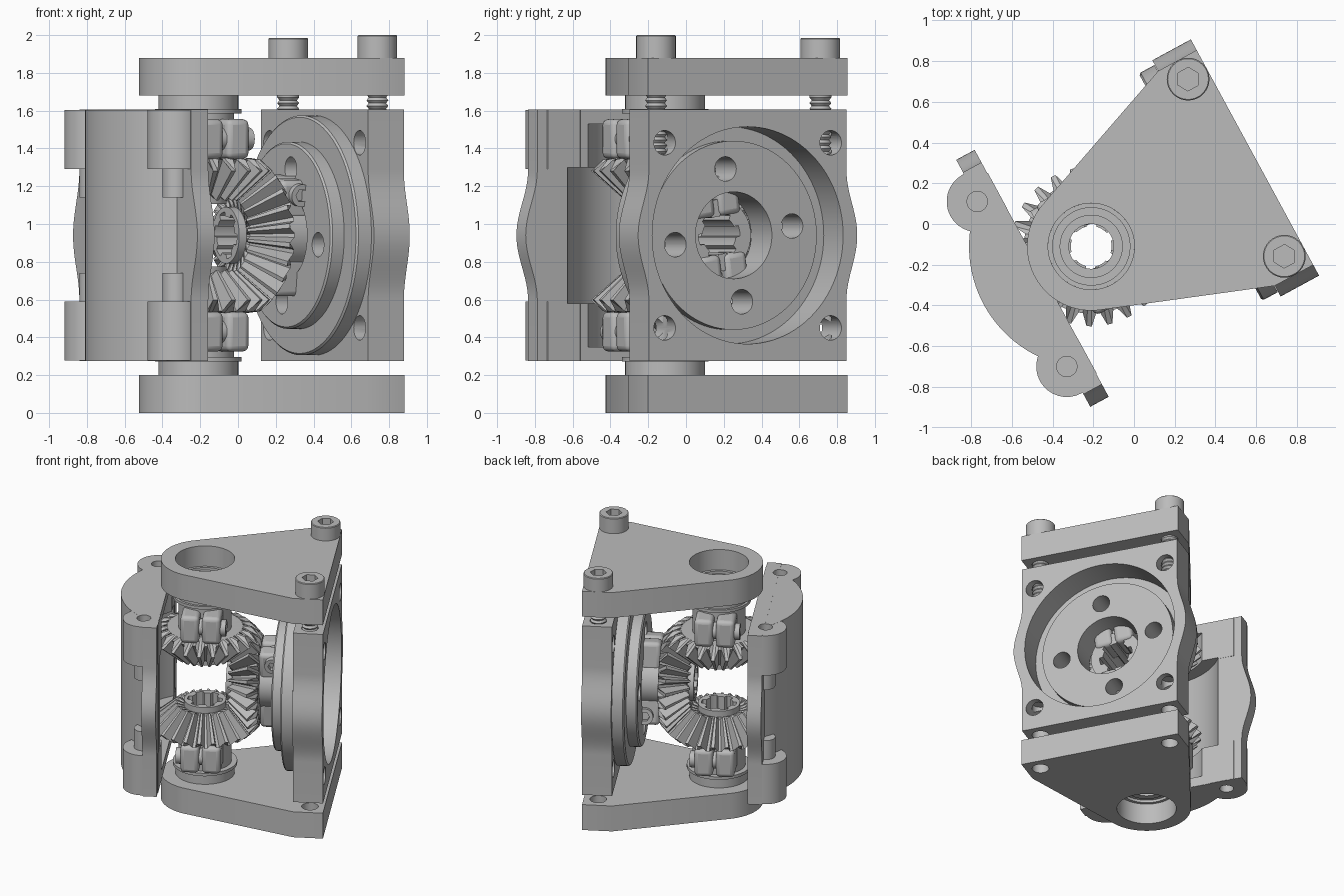
import bpy, bmesh
from math import cos, sin, pi, radians, acos
from mathutils import Matrix

cube = bpy.data.objects.get("Cube")
if cube:
    bpy.data.objects.remove(cube, do_unlink=True)

grey = bpy.data.materials.new("machined_grey")
grey.use_nodes = True
colour = (0.5, 0.5, 0.5, 1)
grey.diffuse_color = colour
grey.node_tree.nodes["Principled BSDF"].inputs["Base Color"].default_value = colour

# Working frame: origin where the gear axes meet, +x towards the side plate
BASE = Matrix.Translation((-0.21, -0.11, 0.94)) @ Matrix.Rotation(radians(28.5), 4, 'Z')
UP = Matrix.Identity(4)
DOWN = Matrix.Rotation(pi, 4, 'X')
SIDE = Matrix(((0, 0, 1, 0), (1, 0, 0, 0), (0, 1, 0, 0), (0, 0, 0, 1)))
parts = []


def finish(name, bm, frame):
    bmesh.ops.recalc_face_normals(bm, faces=bm.faces)
    bm.transform(BASE @ frame)
    mesh = bpy.data.meshes.new(name)
    bm.to_mesh(mesh)
    bm.free()
    mesh.materials.append(grey)
    ob = bpy.data.objects.new(name, mesh)
    bpy.context.collection.objects.link(ob)
    parts.append(ob)
    return ob


def prism(name, pts, z0, z1, frame=UP):
    bm = bmesh.new()
    low = [bm.verts.new((x, y, z0)) for x, y in pts]
    high = [bm.verts.new((x, y, z1)) for x, y in pts]
    bm.faces.new(low)
    bm.faces.new(high)
    for i in range(len(pts)):
        j = (i + 1) % len(pts)
        bm.faces.new((low[i], low[j], high[j], high[i]))
    return finish(name, bm, frame)


def arc(x, y, r, a0=0, a1=2 * pi, n=48, closed=True):
    m = n if closed else n - 1
    return [(x + r * cos(a0 + (a1 - a0) * i / m), y + r * sin(a0 + (a1 - a0) * i / m))
            for i in range(n)]


def rod(name, x, y, r, z0, z1, frame=UP, n=32):
    return prism(name, arc(x, y, r, n=n), z0, z1, frame)


def box(name, x0, x1, y0, y1, z0, z1, frame=UP):
    return prism(name, [(x0, y0), (x1, y0), (x1, y1), (x0, y1)], z0, z1, frame)


def lathe(name, rows, n=64, frame=UP, closed=True):
    """Rows are (radius, height) pairs or functions of the step giving one."""
    bm = bmesh.new()
    rings = []
    for row in rows:
        ring = []
        for k in range(n):
            r, z = row(k) if callable(row) else row
            a = 2 * pi * (k - 2.5) / n
            ring.append(bm.verts.new((r * cos(a), r * sin(a), z)))
        rings.append(ring)
    for i in range(len(rings) if closed else len(rings) - 1):
        a, b = rings[i], rings[(i + 1) % len(rings)]
        for k in range(n):
            j = (k + 1) % n
            bm.faces.new((a[k], a[j], b[j], b[k]))
    if not closed:
        bm.faces.new(rings[0])
        bm.faces.new(rings[-1])
    return finish(name, bm, frame)


def combine(ob, others, op='DIFFERENCE'):
    for other in others:
        mod = ob.modifiers.new("cut", 'BOOLEAN')
        mod.operation, mod.solver, mod.object = op, 'EXACT', other
        bpy.context.view_layer.update()
        dg = bpy.context.evaluated_depsgraph_get()
        mesh = bpy.data.meshes.new_from_object(ob.evaluated_get(dg))
        ob.modifiers.clear()
        ob.data = mesh
        parts.remove(other)
        bpy.data.objects.remove(other, do_unlink=True)


def bulged(w, b, h):
    """Rectangle whose two long edges swell at mid height."""
    side = [(w, -h)]
    for i in range(25):
        t = -1 + i / 12
        side.append((w + (b - w) * (1 + cos(pi * t)) / 2, 0.345 * t))
    side.append((w, h))
    return side + [(-x, -y) for x, y in side]


# Bevel gears with clamp hubs
def gear(prefix, frame, back):
    def tooth(length):
        def at(k):
            a = radians(49 if k % 4 > 1 else 39.5)
            return length * sin(a), length * cos(a)
        return at

    def bore(z):
        return lambda k: (0.1 if k // 8 % 2 else 0.125, z)

    lathe(prefix + "_bevel_gear",
          [bore(back), (0.19, back), (0.19, 0.41), (0.27, 0.41), tooth(0.52),
           tooth(0.28), (0.15, 0.21), (0.15, 0.165), bore(0.165)], 96, frame)
    for s, label in ((1, "a"), (-1, "b")):
        turn = frame @ Matrix.Rotation(0 if s > 0 else pi, 4, 'Z')
        for u0, u1 in ((-0.145, -0.01), (0.01, 0.145)):
            ear = box(prefix + "_clamp_ear_" + label, u0, u1, 0.1, 0.31, 0.405, 0.615, turn)
            bev = ear.modifiers.new("round", 'BEVEL')
            bev.width, bev.segments = 0.03, 3
        across = turn @ Matrix.Translation((0, 0.235, 0.51)) @ Matrix.Rotation(-pi / 2, 4, 'Y')
        screw = rod(prefix + "_clamp_screw_" + label, 0, 0, 0.06, -0.13, 0.18, across)
        combine(screw, [rod("socket", 0, 0, 0.035, 0.12, 0.3, across, 6)])


gear("top", UP, 0.645)
gear("bottom", DOWN, 0.645)
gear("side", SIDE @ Matrix.Rotation(radians(7.5), 4, 'Z'), 0.6)

# End plates and their bearings
SCREW_U, SCREW_V = 0.81, 0.495
tangent = radians(110.6)
outline = arc(0, 0, 0.315, tangent, 2 * pi - tangent, 40, False)
outline += [(0.7, -0.6), (0.915, -0.6), (0.915, 0.6), (0.7, 0.6)]
for frame, label in ((UP, "top"), (DOWN, "bottom")):
    plate = prism(label + "_plate", outline, 0.74, 0.94, frame)
    combine(plate, [rod("bore", 0, 0, 0.212, 0.7, 1, frame, 64)]
            + [rod("hole", SCREW_U, s * SCREW_V, 0.06, 0.7, 1, frame) for s in (1, -1)])
    lathe(label + "_bearing",
          [(0.11, 0.645), (0.23, 0.645), (0.23, 0.668), (0.212, 0.668), (0.212, 0.78),
           (0.19, 0.78), (0.19, 0.76), (0.155, 0.76), (0.155, 0.77), (0.11, 0.77)], 64, frame)

# Side plate with large bore, cross holes and screw holes
side_plate = prism("side_plate", bulged(0.595, 0.66, 0.665), 0.7, 0.915, SIDE)
cuts = [rod("bore", 0, 0, 0.575, 0.6, 1, SIDE, 96)]
for s in (1, -1):
    for frame in (UP, DOWN):
        cuts.append(rod("hole", SCREW_U, s * SCREW_V, 0.06, 0.4, 0.8, frame))
    for t in (1, -1):
        cuts.append(rod("hole", s * 0.5, t * 0.49, 0.065, 0.6, 1, SIDE))
combine(side_plate, cuts)

# Flanged output disc
disc = lathe("output_disc",
             [(0.23, 0.53), (0.485, 0.53), (0.495, 0.54), (0.495, 0.61), (0.625, 0.61),
              (0.635, 0.62), (0.635, 0.698), (0.5, 0.698), (0.5, 0.76), (0.23, 0.76)], 96, SIDE)
combine(disc, [rod("hole", 0.355 * cos(a), 0.355 * sin(a), 0.065, 0.4, 1, SIDE)
               for a in (radians(98 + 90 * i) for i in range(4))])

# Socket head screws with threads
for s, drop in ((1, 0.015), (-1, 0)):
    place = Matrix.Translation((SCREW_U, s * SCREW_V, -drop))
    thread = [(0.058 if i % 2 else 0.046, 0.4 + 0.015 * i) for i in range(24)]
    screw = lathe("cap_screw", thread + [(0.058, 0.94), (0.105, 0.94), (0.105, 1.055),
                  (0.1, 1.06)], 32, place, False)
    combine(screw, [rod("socket", 0, 0, 0.058, 0.99, 1.2, place, 6)])

# Curved cover with corner knobs and gear pockets
KNOB_U, KNOB_V = -0.387, 0.461
half = acos(0.275 / 0.6)
cover = prism("curved_cover", arc(0, 0, 0.6, pi - half, pi + half, 48, False), -0.664, 0.664)
joined = [prism("slab", bulged(0.62, 0.69, 0.665), -0.38, -0.277, SIDE)]
cuts = [rod("pocket", 0, 0, 0.42, -0.59, 0.59, n=64),
        rod("deep_pocket", 0, 0, 0.52, -0.36, 0.36, n=64),
        box("trim", -0.274, 0.2, -0.9, 0.9, -0.9, 0.9)]
for s in (1, -1):
    for frame in (UP, DOWN):
        joined.append(rod("knob", KNOB_U, s * KNOB_V, 0.15, 0.35, 0.663, frame))
        cuts.append(rod("hole", KNOB_U, s * KNOB_V, 0.05, 0.52, 0.8, frame))
combine(cover, joined, 'UNION')
combine(cover, cuts)
for s in (1, -1):
    for frame in (UP, DOWN):
        rod("cover_boss", KNOB_U, s * KNOB_V, 0.07, 0.2, 0.37, frame)

# Smooth round surfaces, keep sharp edges
bpy.ops.object.select_all(action='DESELECT')
for ob in parts:
    ob.select_set(True)
bpy.context.view_layer.objects.active = parts[0]
bpy.ops.object.shade_smooth_by_angle(angle=radians(25))
